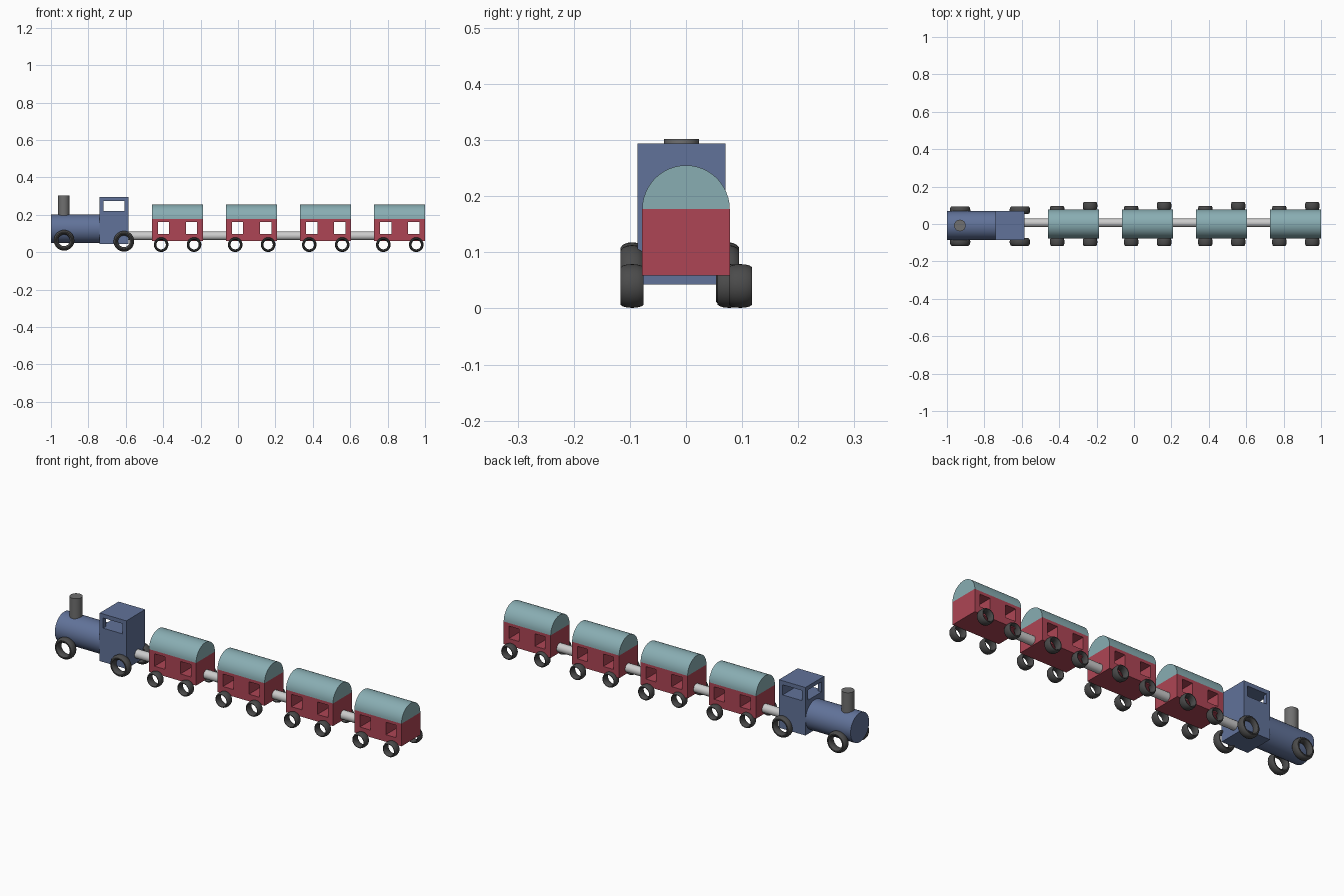
import bpy, bmesh, math
from mathutils import Matrix

if "Cube" in bpy.data.objects:
    bpy.data.objects.remove(bpy.data.objects["Cube"])


def material(name, rgb):
    m = bpy.data.materials.new(name)
    m.diffuse_color = (*rgb, 1)
    m.use_nodes = True
    m.node_tree.nodes["Principled BSDF"].inputs["Base Color"].default_value = m.diffuse_color
    return m


BLUE = material("blue_paint", (0.12, 0.17, 0.32))
RED = material("red_paint", (0.42, 0.06, 0.09))
TEAL = material("teal_paint", (0.25, 0.42, 0.45))
DARK = material("dark_rubber", (0.07, 0.07, 0.07))
IRON = material("iron", (0.16, 0.16, 0.16))


def finish(name, bm, mat=None, smooth=False):
    bmesh.ops.recalc_face_normals(bm, faces=bm.faces)
    mesh = bpy.data.meshes.new(name)
    bm.to_mesh(mesh)
    bm.free()
    ob = bpy.data.objects.new(name, mesh)
    bpy.context.collection.objects.link(ob)
    if mat:
        mesh.materials.append(mat)
    if smooth:
        select(ob)
        bpy.ops.object.shade_smooth_by_angle(angle=math.radians(35))
    return ob


def select(ob):
    bpy.ops.object.select_all(action='DESELECT')
    ob.select_set(True)
    bpy.context.view_layer.objects.active = ob


def box(name, xs, ys, zs, mat=None):
    bm = bmesh.new()
    bmesh.ops.create_cube(bm, size=1)
    for v in bm.verts:
        v.co = [(r[0] + r[1]) / 2 + c * (r[1] - r[0]) for r, c in zip((xs, ys, zs), v.co)]
    return finish(name, bm, mat)


def cylinder(name, center, radius, length, axis, mat=None):
    bm = bmesh.new()
    rot = Matrix.Rotation(math.pi / 2, 4, 'Y') if axis == 'X' else Matrix()
    bmesh.ops.create_cone(bm, cap_ends=True, segments=32, radius1=radius, radius2=radius,
                          depth=length, matrix=Matrix.Translation(center) @ rot)
    return finish(name, bm, mat, True)


def wheel(name, x, y, z, outer, inner):
    # ring with a wide oval section, turning about y
    major, thick, half_width = (outer + inner) / 2, (outer - inner) / 2, 0.021
    n, k = 36, 14
    bm = bmesh.new()
    rings = []
    for i in range(n):
        a = 2 * math.pi * i / n
        ring = []
        for j in range(k):
            b = 2 * math.pi * j / k
            r = major + thick * math.cos(b)
            ring.append(bm.verts.new((x + r * math.cos(a), y + half_width * math.sin(b),
                                      z + r * math.sin(a))))
        rings.append(ring)
    for i in range(n):
        p, q = rings[i], rings[(i + 1) % n]
        for j in range(k):
            bm.faces.new((p[j], q[j], q[(j + 1) % k], p[(j + 1) % k]))
    return finish(name, bm, DARK, True)


def cut(ob, cutter):
    mod = ob.modifiers.new("opening", 'BOOLEAN')
    mod.operation, mod.solver, mod.object = 'DIFFERENCE', 'EXACT', cutter
    select(ob)
    bpy.ops.object.modifier_apply(modifier=mod.name)
    bpy.data.objects.remove(cutter)


def roof(name, x0, x1, radius, z):
    # half-round profile extruded along x
    bm = bmesh.new()
    pts = [(radius * math.cos(math.pi * i / 24), z + radius * math.sin(math.pi * i / 24))
           for i in range(25)]
    face = bm.faces.new([bm.verts.new((x0, y, h)) for y, h in pts])
    ext = bmesh.ops.extrude_face_region(bm, geom=[face], use_keep_orig=True)
    moved = [g for g in ext["geom"] if isinstance(g, bmesh.types.BMVert)]
    bmesh.ops.translate(bm, verts=moved, vec=(x1 - x0, 0, 0))
    return finish(name, bm, TEAL, True)


# Engine: boiler, chimney and cab with side and front windows
EY = -0.008
cylinder("boiler", (-0.865, EY, 0.125), 0.077, 0.27, 'X', BLUE)
cylinder("chimney", (-0.931, EY, 0.24), 0.031, 0.124, 'Z', IRON)
cab = box("cab", (-0.74, -0.586), (-0.086, 0.07), (0.043, 0.294), BLUE)
cut(cab, box("side_cutter", (-0.72, -0.608), (-0.2, 0.2), (0.22, 0.273)))
cut(cab, box("front_cutter", (-0.8, -0.65), (EY - 0.056, EY + 0.056), (0.22, 0.273)))
for label, x, z in (("front", -0.93, 0.063), ("rear", -0.61, 0.058)):
    wheel(f"engine_{label}_wheel_right", x, -0.096, z, 0.055, 0.031)
    wheel(f"engine_{label}_wheel_left", x, 0.074, z, 0.055, 0.031)

# Carriages: body with two windows, round roof, four wheels and a coupling rod ahead
prev_end = -0.586
for i in range(4):
    x0 = -0.46 + i * 0.396
    x1 = x0 + 0.272
    n = i + 1
    body = box(f"carriage_{n}_body", (x0, x1), (-0.078, 0.078), (0.059, 0.177), RED)
    for wx in (0.032, 0.182):
        cut(body, box("window_cutter", (x0 + wx, x0 + wx + 0.06), (-0.2, 0.2), (0.096, 0.161)))
    roof(f"carriage_{n}_roof", x0, x1, 0.078, 0.177)
    for label, dx, left_y in (("front", 0.049, 0.077), ("rear", 0.225, 0.097)):
        wheel(f"carriage_{n}_{label}_wheel_right", x0 + dx, -0.096, 0.04, 0.039, 0.025)
        wheel(f"carriage_{n}_{label}_wheel_left", x0 + dx, left_y, 0.04, 0.039, 0.025)
    a, b = prev_end - 0.01, x0 + 0.01
    cylinder(f"coupling_{n}", ((a + b) / 2, 0.006, 0.087), 0.023, b - a, 'X')
    prev_end = x1
